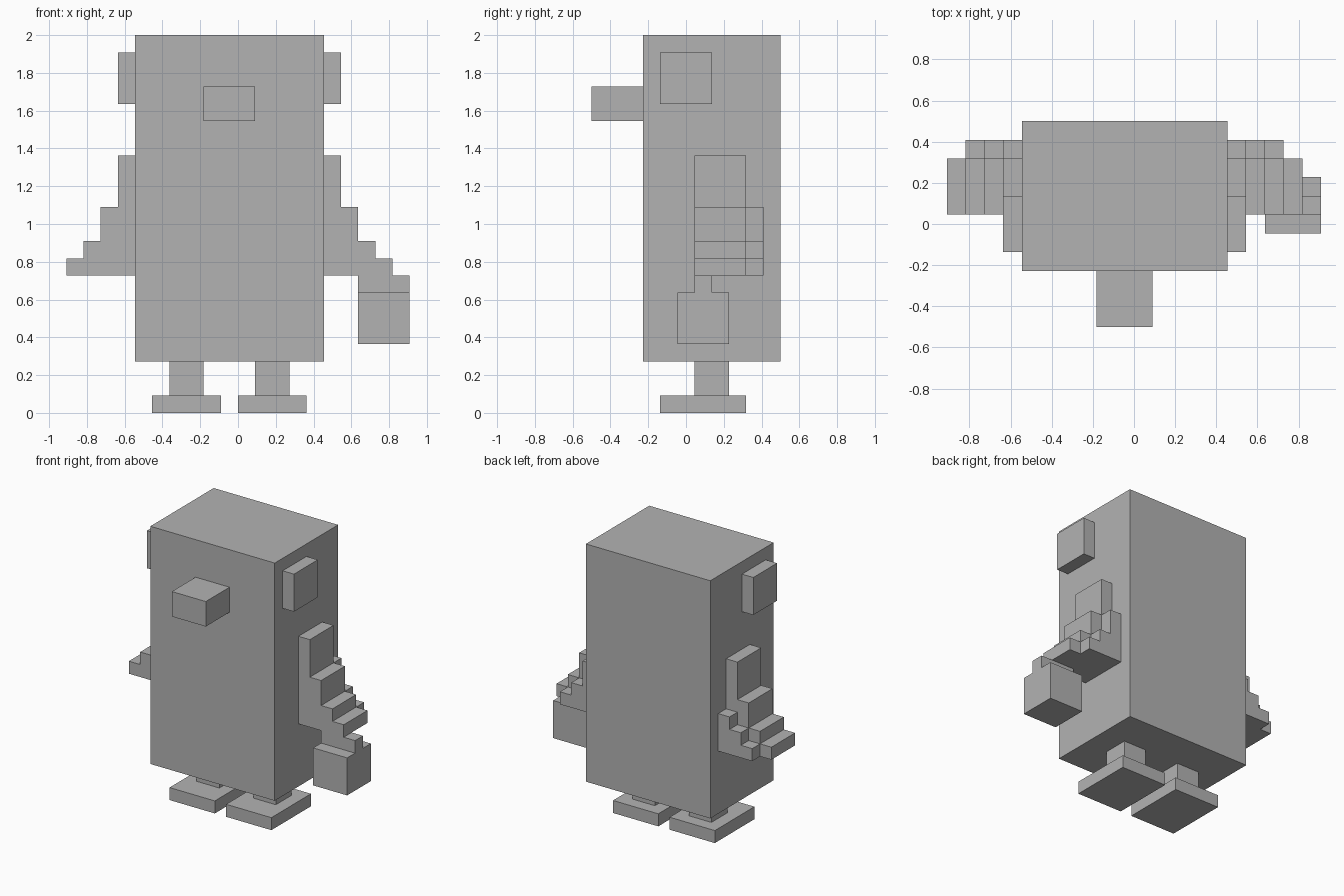
import bpy
import bmesh

UNIT = 1 / 11  # one voxel: the figure is 22 voxels tall

cube = bpy.data.objects.get("Cube")
if cube:
    bpy.data.objects.remove(cube, do_unlink=True)

grey = bpy.data.materials.new("plain grey")
grey.use_nodes = True
grey.diffuse_color = (0.45, 0.45, 0.45, 1)
grey.node_tree.nodes["Principled BSDF"].inputs["Base Color"].default_value = grey.diffuse_color


def prism(name, outline, y0, y1):
    """Extrude a front outline of (x, z) voxel points from y0 to y1."""
    bm = bmesh.new()
    face = bm.faces.new([bm.verts.new((x, y0, z)) for x, z in outline])
    swept = bmesh.ops.extrude_face_region(bm, geom=[face])
    verts = [v for v in swept["geom"] if isinstance(v, bmesh.types.BMVert)]
    bmesh.ops.translate(bm, verts=verts, vec=(0, y1 - y0, 0))
    bmesh.ops.scale(bm, verts=bm.verts, vec=(UNIT, UNIT, UNIT))
    bmesh.ops.recalc_face_normals(bm, faces=bm.faces)
    mesh = bpy.data.meshes.new(name)
    bm.to_mesh(mesh)
    bm.free()
    mesh.materials.append(grey)
    obj = bpy.data.objects.new(name, mesh)
    bpy.context.collection.objects.link(obj)
    return obj


def block(name, x, y, z):
    """Box from (low, high) pairs in voxels."""
    outline = [(x[0], z[0]), (x[1], z[0]), (x[1], z[1]), (x[0], z[1])]
    return prism(name, outline, *y)


def stairs(name, root, side, tops, y, base=8):
    """Steps descending outward from the body side, one voxel wide each."""
    outline = [(root, base)]
    for i, top in enumerate(tops):
        outline += [(root + side * i, top), (root + side * (i + 1), top)]
    outline.append((root + side * len(tops), base))
    return prism(name, outline, *y)


# Body and beak
block("body", (-6, 5), (-2.5, 5.5), (3, 22))
block("beak", (-2, 1), (-5.5, -2.5), (17, 19))

# Eyes, legs and feet, one set per side
for side, eye_x, foot_x in (("right", -7, -5), ("left", 5, 0)):
    block(side + "_eye", (eye_x, eye_x + 1), (-1.5, 1.5), (18, 21))
    block(side + "_foot", (foot_x, foot_x + 4), (-1.5, 3.5), (0, 1))
    block(side + "_leg", (foot_x + 1, foot_x + 3), (0.5, 2.5), (1, 3))

# Stepped wings: a tall front part and a lower row of feathers behind it
FRONT, BACK = (0.5, 3.5), (3.5, 4.5)
stairs("right_wing", -6, -1, (15, 12, 10, 9), FRONT)
stairs("right_wing_feathers", -6, -1, (11, 10, 9), BACK)
stairs("left_wing", 5, 1, (15, 12, 10, 9), FRONT)
stairs("left_wing_feathers", 5, 1, (12, 10, 9), BACK)

# Bag hanging from the left wing
block("bag_handle", (7, 10), (0.5, 1.5), (7, 8))
block("bag", (7, 10), (-0.5, 2.5), (4, 7))
